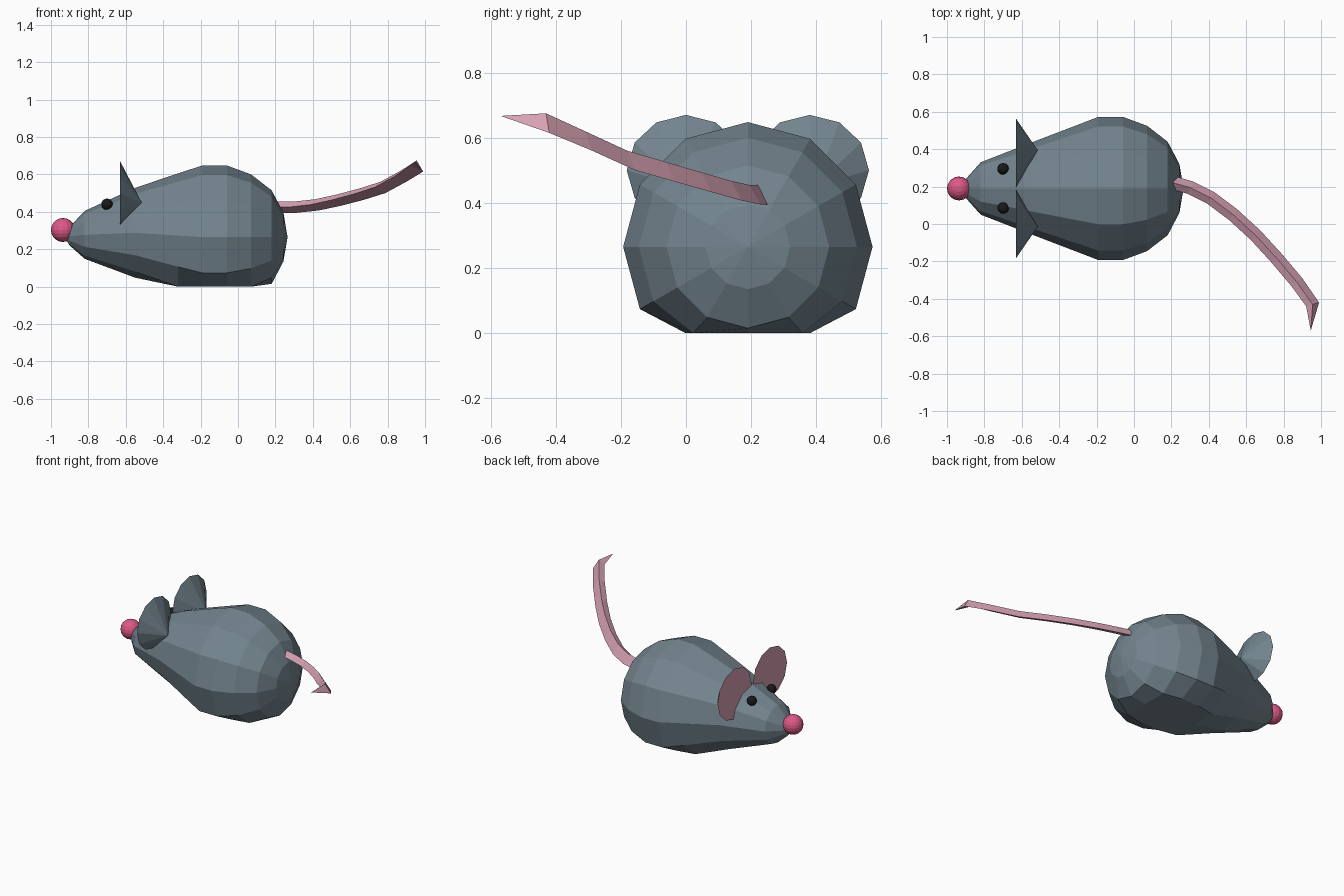
import bpy, bmesh
from math import sin, cos, tau
from mathutils import Vector, Matrix

if "Cube" in bpy.data.objects:
    bpy.data.objects.remove(bpy.data.objects["Cube"])

CY = 0.19  # mirror plane of the animal


def material(name, col):
    m = bpy.data.materials.new(name)
    m.diffuse_color = (*col, 1)
    m.use_nodes = True
    m.node_tree.nodes["Principled BSDF"].inputs["Base Color"].default_value = m.diffuse_color
    return m


GREY = material("fur", (0.17, 0.23, 0.27))
PINK = material("pale_pink", (0.68, 0.36, 0.45))
ROSE = material("rose", (0.72, 0.10, 0.24))
BLACK = material("black", (0.01, 0.01, 0.01))


def finish(bm, name, *mats):
    bmesh.ops.recalc_face_normals(bm, faces=bm.faces)
    me = bpy.data.meshes.new(name)
    for m in mats:
        me.materials.append(m)
    bm.to_mesh(me)
    bm.free()
    ob = bpy.data.objects.new(name, me)
    bpy.context.collection.objects.link(ob)
    return ob


def loft(bm, rings, start=None, end=None):
    """Skin rings of points, closing each end to a tip point or a flat cap."""
    loops = [[bm.verts.new(p) for p in r] for r in rings]
    n = len(loops[0])
    for a, b in zip(loops, loops[1:]):
        for i in range(n):
            j = (i + 1) % n
            bm.faces.new((a[i], a[j], b[j], b[i]))
    for loop, tip in ((loops[0], start), (loops[-1], end)):
        if tip is None:
            bm.faces.new(loop)
        else:
            t = bm.verts.new(tip)
            for i in range(n):
                bm.faces.new((loop[i], loop[(i + 1) % n], t))


def ball(name, loc, r, mat, u, v):
    bm = bmesh.new()
    bmesh.ops.create_uvsphere(bm, u_segments=u, v_segments=v, radius=r,
                              matrix=Matrix.Translation(loc))
    finish(bm, name, mat)


# Body: twelve-sided rings along x (x, centre z, half width, half height), flat underside
profile = [(-0.90, 0.27, 0.05, 0.05), (-0.82, 0.277, 0.14, 0.128),
           (-0.55, 0.288, 0.245, 0.24), (-0.32, 0.273, 0.333, 0.333),
           (-0.19, 0.265, 0.383, 0.383), (-0.06, 0.265, 0.383, 0.383),
           (0.07, 0.265, 0.335, 0.335), (0.18, 0.265, 0.25, 0.25),
           (0.243, 0.265, 0.13, 0.13)]
bm = bmesh.new()
loft(bm, [[(x, CY + ry * cos(tau * i / 12), max(0.0, cz + rz * sin(tau * i / 12)))
           for i in range(12)] for x, cz, ry, rz in profile],
     (-0.93, CY, 0.27), (0.265, CY, 0.265))
finish(bm, "body", GREY)

# Nose
ball("nose", (-0.936, CY, 0.303), 0.064, ROSE, 16, 10)

# Eyes and ears, mirrored across the body
for side, label in ((1, "left"), (-1, "right")):
    ball(f"{label}_eye", (-0.70, CY + side * 0.105, 0.44), 0.031, BLACK, 12, 8)

    bm = bmesh.new()
    loft(bm, [[(-0.63, CY + side * (0.19 + 0.182 * cos(tau * i / 12)),
                0.5 + 0.17 * sin(tau * i / 12)) for i in range(12)]],
         None, (-0.515, CY + side * 0.205, 0.45))
    for f in bm.faces:
        f.material_index = 1 if len(f.verts) == 12 else 0
    finish(bm, f"{label}_ear", GREY, PINK)

# Tail: triangular section swept along a rising, curling path
path = [Vector(p) for p in (
    (0.21, 0.22, 0.425), (0.30, 0.195, 0.425), (0.41, 0.14, 0.437),
    (0.53, 0.05, 0.463), (0.65, -0.06, 0.495), (0.76, -0.18, 0.53),
    (0.87, -0.31, 0.59), (0.955, -0.43, 0.645))]
tip = Vector((0.945, -0.57, 0.667))
section = [(0.0, 0.03), (0.036, -0.03), (-0.036, 0.002)]
pts = path + [tip]
rings = []
for i, p in enumerate(path):
    d = pts[i + 1] - pts[max(i - 1, 0)]
    out = Vector((-d.y, d.x, 0)).normalized()
    rings.append([p + out * s + Vector((0, 0, h)) for s, h in section])
bm = bmesh.new()
loft(bm, rings, None, tip)
finish(bm, "tail", PINK)
